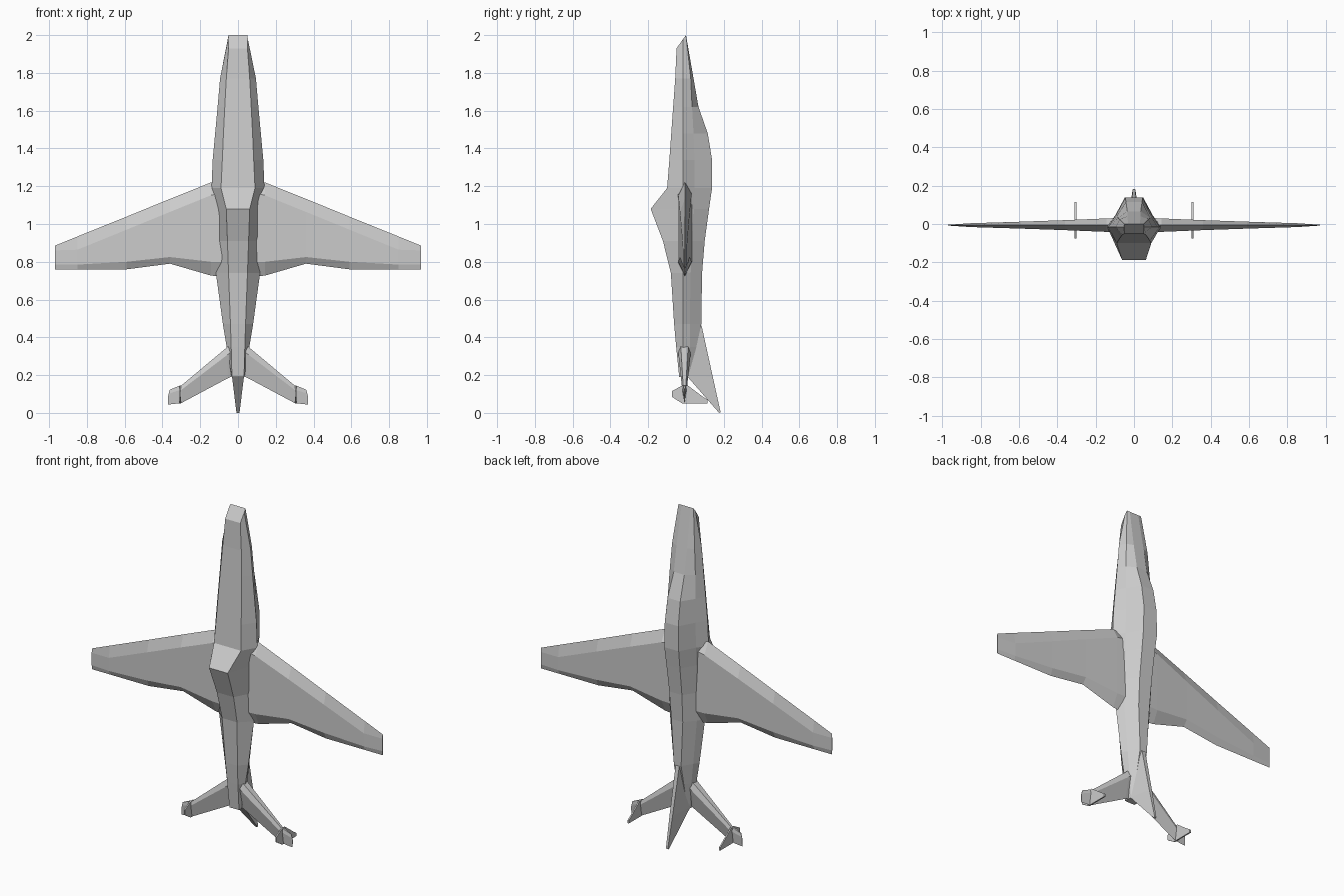
import bpy, bmesh


def loft(name, rings, mirror=False):
    """Skin a series of equal-length closed rings, capping both ends."""
    bm = bmesh.new()
    loops = [[bm.verts.new(p) for p in ring] for ring in rings]
    n = len(loops[0])
    for a, b in zip(loops, loops[1:]):
        for i in range(n):
            j = (i + 1) % n
            bm.faces.new((a[i], a[j], b[j], b[i]))
    bm.faces.new(loops[0])
    bm.faces.new(loops[-1])
    bmesh.ops.remove_doubles(bm, verts=bm.verts, dist=0.0001)
    bmesh.ops.recalc_face_normals(bm, faces=bm.faces)
    mesh = bpy.data.meshes.new(name)
    bm.to_mesh(mesh)
    bm.free()
    obj = bpy.data.objects.new(name, mesh)
    bpy.context.collection.objects.link(obj)
    if mirror:
        m = obj.modifiers.new("mirror", 'MIRROR')
        m.use_axis = (True, False, False)
        m.use_mirror_merge = False
    return obj


def both_sides(half):
    return half + [(-x, y, z) for x, y, z in reversed(half)]


# Fuselage with canopy hump and belly scoop, slanted nose first
rings = [both_sides([(.05, -.05, 1.93), (.052, -.015, 1.98), (.05, 0, 2), (.03, 0, 2)])]
# z, belly y, belly half width, side half width, shoulder y, shoulder width, top y, top width
for z, yb, wb, ws, ysh, wsh, yt, wt in [
    (1.77, -.057, .062, .095, .025, .075, .04, .035),
    (1.62, -.068, .070, .108, .032, .085, .066, .035),
    (1.48, -.078, .077, .121, .04, .09, .115, .042),
    (1.34, -.088, .083, .134, .045, .095, .138, .045),
    (1.19, -.100, .090, .140, .045, .098, .138, .048),
    (1.08, -.187, .062, .112, .04, .095, .122, .045),
    (0.91, -.122, .056, .112, .03, .09, .099, .042),
    (0.74, -.080, .050, .117, .025, .09, .085, .038),
    (0.47, -.063, .040, .080, .02, .062, .081, .024),
    (0.35, -.052, .036, .060, .02, .05, .055, .024),
    (0.19, -.036, .032, .034, .01, .03, .02, .024),
]:
    rings.append(both_sides([(wb, yb, z), (ws, -.015, z), (wsh, ysh, z), (wt, yt, z)]))
loft("fuselage", rings)

# Wings: x, leading edge, front ridge, rear ridge, trailing edge, half thickness
wing = []
for x, le, fr, rr, te, t in [
    (.06, 1.20, 1.17, .80, .72, .038),
    (.143, 1.22, 1.152, .80, .727, .035),
    (.36, 1.133, 1.064, .825, .79, .026),
    (.59, 1.039, .970, .80, .76, .018),
    (.85, .934, .864, .785, .76, .010),
    (.97, .885, .86, .785, .76, .002),
]:
    y = -.006
    wing.append([(x, y, le), (x, y - t, fr), (x, y - t, rr),
                 (x, y, te), (x, y + t, rr), (x, y + t, fr)])
loft("wings", wing, mirror=True)

# Tailplanes with thin outer tips: x, upper z, lower z, half thickness
tail = []
for x, zt, zb, t in [(.02, .38, .20, .032), (.055, .35, .183, .032),
                     (.30, .145, .052, .012), (.315, .142, .05, .010),
                     (.362, .122, .045, .003), (.37, .09, .045, .002)]:
    y = -.008
    zf = zt - .25 * (zt - zb)
    tail.append([(x, y - t * .6, zt), (x, y - t, zf), (x, y, zb),
                 (x, y + t, zf), (x, y + t * .6, zt)])
loft("tailplanes", tail, mirror=True)

# Small end plates on the tailplanes
plate = [(-.02, .145), (-.075, .115), (-.075, .085), (-.02, .05),
         (.115, .05), (.115, .068), (.09, .085), (.01, .145)]
loft("tail_end_plates", [[(x, y, z) for y, z in plate] for x in (.301, .309)], mirror=True)

# Swept dorsal fin tapering to its tip
loft("tail_fin", [
    [(-.024, .05, .50), (.024, .05, .50), (.012, .083, .46), (-.012, .083, .46)],
    [(-.032, .005, .195), (.032, .005, .195), (.010, .142, .19), (-.010, .142, .19)],
    [(-.008, .175, 0), (.008, .175, 0), (.006, .183, .004), (-.006, .183, .004)],
])
